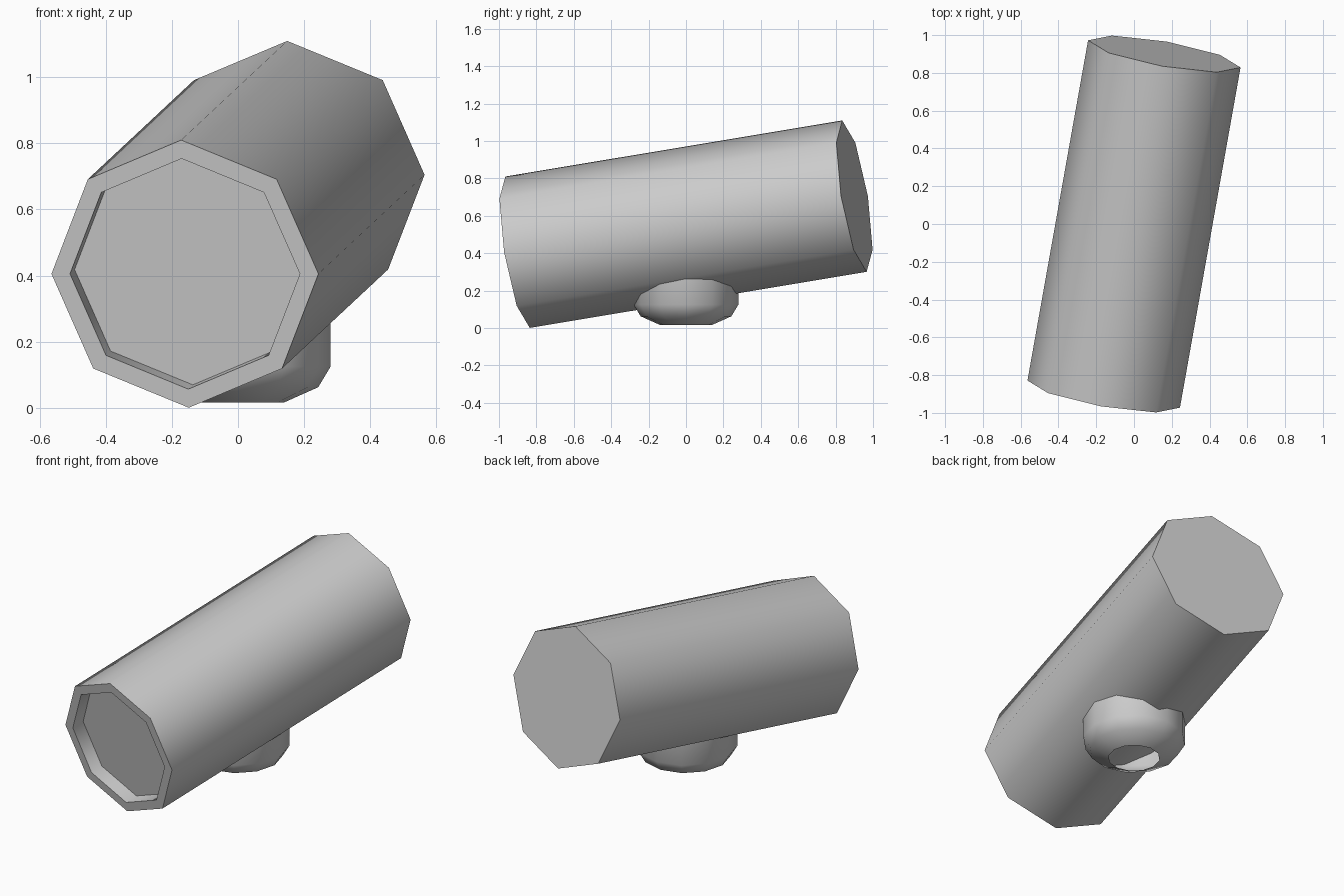
import bpy, bmesh
from math import cos, sin, pi, radians
from mathutils import Euler

cube = bpy.data.objects.get("Cube")
if cube:
    bpy.data.objects.remove(cube, do_unlink=True)

grey = bpy.data.materials.new("plain_grey")
grey.use_nodes = True
colour = (0.6, 0.6, 0.6, 1)
grey.diffuse_color = colour
grey.node_tree.nodes["Principled BSDF"].inputs["Base Color"].default_value = colour


def lathe(name, profile, sides, cap_start=False, cap_end=False):
    """Turn (radius, height) points around z, with optional flat end caps."""
    bm = bmesh.new()
    rings = []
    for r, z in profile:
        angles = [2 * pi * i / sides for i in range(sides)]
        rings.append([bm.verts.new((r * cos(a), r * sin(a), z)) for a in angles])
    for low, high in zip(rings, rings[1:]):
        for i in range(sides):
            j = (i + 1) % sides
            bm.faces.new((low[i], low[j], high[j], high[i]))
    if cap_start:
        bm.faces.new(rings[0][::-1])
    if cap_end:
        bm.faces.new(rings[-1])
    mesh = bpy.data.meshes.new(name)
    bm.to_mesh(mesh)
    bm.free()
    mesh.materials.append(grey)
    obj = bpy.data.objects.new(name, mesh)
    bpy.context.collection.objects.link(obj)
    bpy.ops.object.select_all(action='DESELECT')
    obj.select_set(True)
    bpy.context.view_layer.objects.active = obj
    bpy.ops.object.shade_smooth_by_angle(angle=radians(50))
    return obj


# Octagonal housing: closed back, rim and recessed front panel
half, radius, opening, recess = 0.927, 0.41, 0.353, 0.08
housing = lathe("camera_housing",
                [(radius, -half), (radius, half), (opening, half),
                 (opening, half - recess)],
                8, cap_start=True, cap_end=True)
tilt, turn = radians(9.3), radians(-10.1)
aim = Euler((tilt, 0, turn)).to_matrix() @ Euler((pi / 2, 0, 0)).to_matrix()
housing.rotation_euler = aim.to_euler()
housing.location = (0, 0, 0.555)

# Round mount: flattened bowl with an open bottom, straight wall into the housing
bowl = [(0.28 * sin(a), 0.125 - 0.125 * cos(a)) for a in (pi / 6, pi / 3, pi / 2)]
lathe("mount_bowl", bowl + [(0.28, 0.35)], 12)
